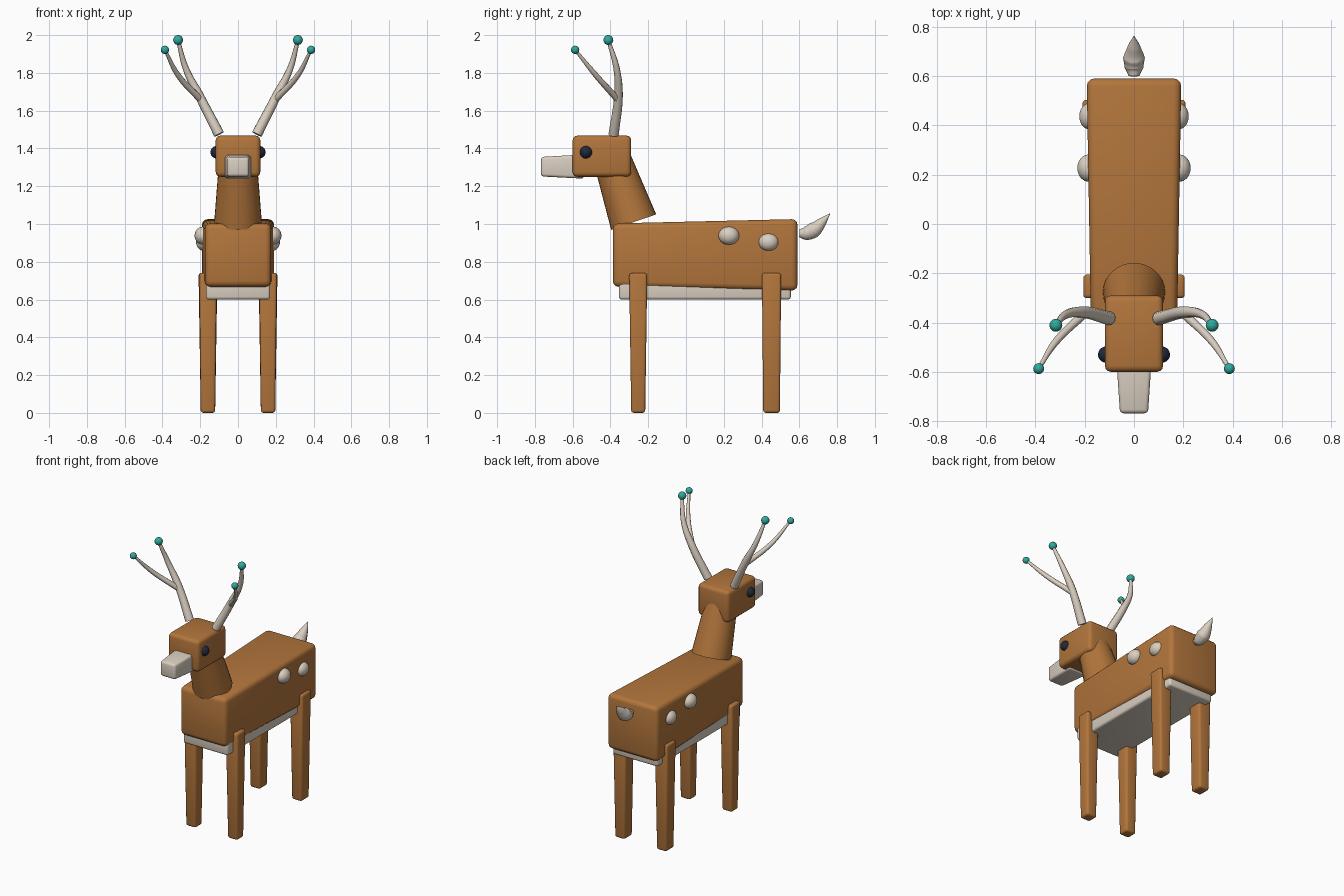
import bpy, bmesh
from math import radians
from mathutils import Vector, Matrix

if "Cube" in bpy.data.objects:
    bpy.data.objects.remove(bpy.data.objects["Cube"])


def material(name, rgb):
    m = bpy.data.materials.new(name)
    m.diffuse_color = (*rgb, 1)
    m.use_nodes = True
    m.node_tree.nodes["Principled BSDF"].inputs["Base Color"].default_value = m.diffuse_color
    return m


BROWN = material("brown_coat", (0.45, 0.18, 0.045))
CREAM = material("cream", (0.70, 0.62, 0.53))
DARK = material("dark_eye", (0.015, 0.022, 0.045))
TEAL = material("teal", (0.03, 0.40, 0.34))


def add(name, mesh, mat, angle=40):
    ob = bpy.data.objects.new(name, mesh)
    bpy.context.collection.objects.link(ob)
    mesh.materials.clear()
    mesh.materials.append(mat)
    bpy.context.view_layer.objects.active = ob
    bpy.ops.object.select_all(action='DESELECT')
    ob.select_set(True)
    bpy.ops.object.shade_smooth_by_angle(angle=radians(angle))
    return ob


def from_bmesh(name, bm, mat):
    bmesh.ops.recalc_face_normals(bm, faces=bm.faces)
    mesh = bpy.data.meshes.new(name)
    bm.to_mesh(mesh)
    bm.free()
    return add(name, mesh, mat)


def block(name, axis, a, b, mat, bevel=0.025):
    """Rounded, tapered block between two rectangles.
    Each rectangle: (position on axis, u min, u max, v min, v max)."""
    bm = bmesh.new()
    rings = []
    for p, u0, u1, v0, v1 in (a, b):
        corners = [(u0, v0), (u1, v0), (u1, v1), (u0, v1)]
        rings.append([bm.verts.new((u, p, v) if axis == 'y' else (u, v, p))
                      for u, v in corners])
    for r in rings:
        bm.faces.new(r)
    for i in range(4):
        j = (i + 1) % 4
        bm.faces.new((rings[0][i], rings[0][j], rings[1][j], rings[1][i]))
    bmesh.ops.recalc_face_normals(bm, faces=bm.faces)
    bmesh.ops.bevel(bm, geom=bm.edges[:], offset=bevel, segments=3,
                    profile=0.5, affect='EDGES')
    return from_bmesh(name, bm, mat)


def ball(name, loc, radii, mat):
    bm = bmesh.new()
    bmesh.ops.create_uvsphere(bm, u_segments=24, v_segments=14, radius=1,
                              matrix=Matrix.LocRotScale(Vector(loc), None, Vector(radii)))
    return from_bmesh(name, bm, mat)


def tube(name, points, mat):
    """Tapered smooth tube through (x, y, z, radius) points."""
    cu = bpy.data.curves.new(name, 'CURVE')
    cu.dimensions = '3D'
    cu.bevel_depth = 1
    cu.bevel_resolution = 3
    cu.use_fill_caps = True
    sp = cu.splines.new('BEZIER')
    sp.resolution_u = 10
    sp.bezier_points.add(len(points) - 1)
    for bp, (x, y, z, r) in zip(sp.bezier_points, points):
        bp.co = (x, y, z)
        bp.radius = r
        bp.handle_left_type = bp.handle_right_type = 'AUTO'
    tmp = bpy.data.objects.new(name + "_path", cu)
    bpy.context.collection.objects.link(tmp)
    bpy.context.view_layer.update()
    dg = bpy.context.evaluated_depsgraph_get()
    mesh = bpy.data.meshes.new_from_object(tmp.evaluated_get(dg))
    bpy.data.objects.remove(tmp)
    return add(name, mesh, mat, 50)


# Body and belly
block("body", 'y', (-0.387, -0.175, 0.175, 0.668, 1.003),
      (0.59, -0.192, 0.192, 0.647, 1.026), BROWN, 0.03)
block("belly", 'y', (-0.355, -0.17, 0.17, 0.6, 0.72),
      (0.555, -0.172, 0.172, 0.6, 0.72), CREAM, 0.015)

# Neck
bottom, top = Vector((0, -0.277, 1.01)), Vector((0, -0.39, 1.34))
axis = top - bottom
bm = bmesh.new()
bmesh.ops.create_cone(bm, cap_ends=True, segments=32, radius1=0.126, radius2=0.1,
                      depth=axis.length,
                      matrix=Matrix.Translation((bottom + top) / 2)
                      @ axis.to_track_quat('Z', 'Y').to_matrix().to_4x4())
from_bmesh("neck", bm, BROWN)

# Head and muzzle
block("head", 'y', (-0.6, -0.118, 0.118, 1.25, 1.468),
      (-0.29, -0.118, 0.118, 1.25, 1.468), BROWN, 0.025)
block("muzzle", 'y', (-0.768, -0.057, 0.057, 1.252, 1.355),
      (-0.54, -0.072, 0.072, 1.24, 1.368), CREAM, 0.015)

# Tail
tube("tail", [(0, 0.6, 0.952, 0.022), (0, 0.635, 0.951, 0.038),
              (0, 0.675, 0.968, 0.044), (0, 0.72, 1.01, 0.026),
              (0, 0.762, 1.055, 0.002)], CREAM)

for s, side in ((-1, "left"), (1, "right")):
    # Legs
    for part, y, h0, h1, w in (("front", -0.253, 0.037, 0.048, 0.047),
                               ("back", 0.453, 0.044, 0.051, 0.05)):
        c = 0.159 * s
        block(f"{part}_leg_{side}", 'z',
              (0, c - 0.038, c + 0.038, y - h0, y + h0),
              (0.74, c - w, c + w, y - h1, y + h1), BROWN, 0.014)

    # Eyes and flank spots
    ball(f"eye_{side}", (0.113 * s, -0.53, 1.38), (0.033,) * 3, DARK)
    ball(f"front_spot_{side}", (0.185 * s, 0.227, 0.938), (0.045, 0.055, 0.048), CREAM)
    ball(f"rear_spot_{side}", (0.182 * s, 0.437, 0.904), (0.04, 0.053, 0.046), CREAM)

    # Antlers with round tips
    tube(f"antler_beam_{side}", [(0.1 * s, -0.383, 1.475, 0.028),
                                 (0.205 * s, -0.358, 1.68, 0.024),
                                 (0.275 * s, -0.367, 1.82, 0.017),
                                 (0.317 * s, -0.41, 1.97, 0.01)], CREAM)
    tube(f"antler_branch_{side}", [(0.2 * s, -0.362, 1.66, 0.018),
                                   (0.315 * s, -0.475, 1.785, 0.015),
                                   (0.386 * s, -0.585, 1.92, 0.008)], CREAM)
    ball(f"beam_tip_{side}", (0.317 * s, -0.411, 1.974), (0.026,) * 3, TEAL)
    ball(f"branch_tip_{side}", (0.387 * s, -0.587, 1.922), (0.022,) * 3, TEAL)
